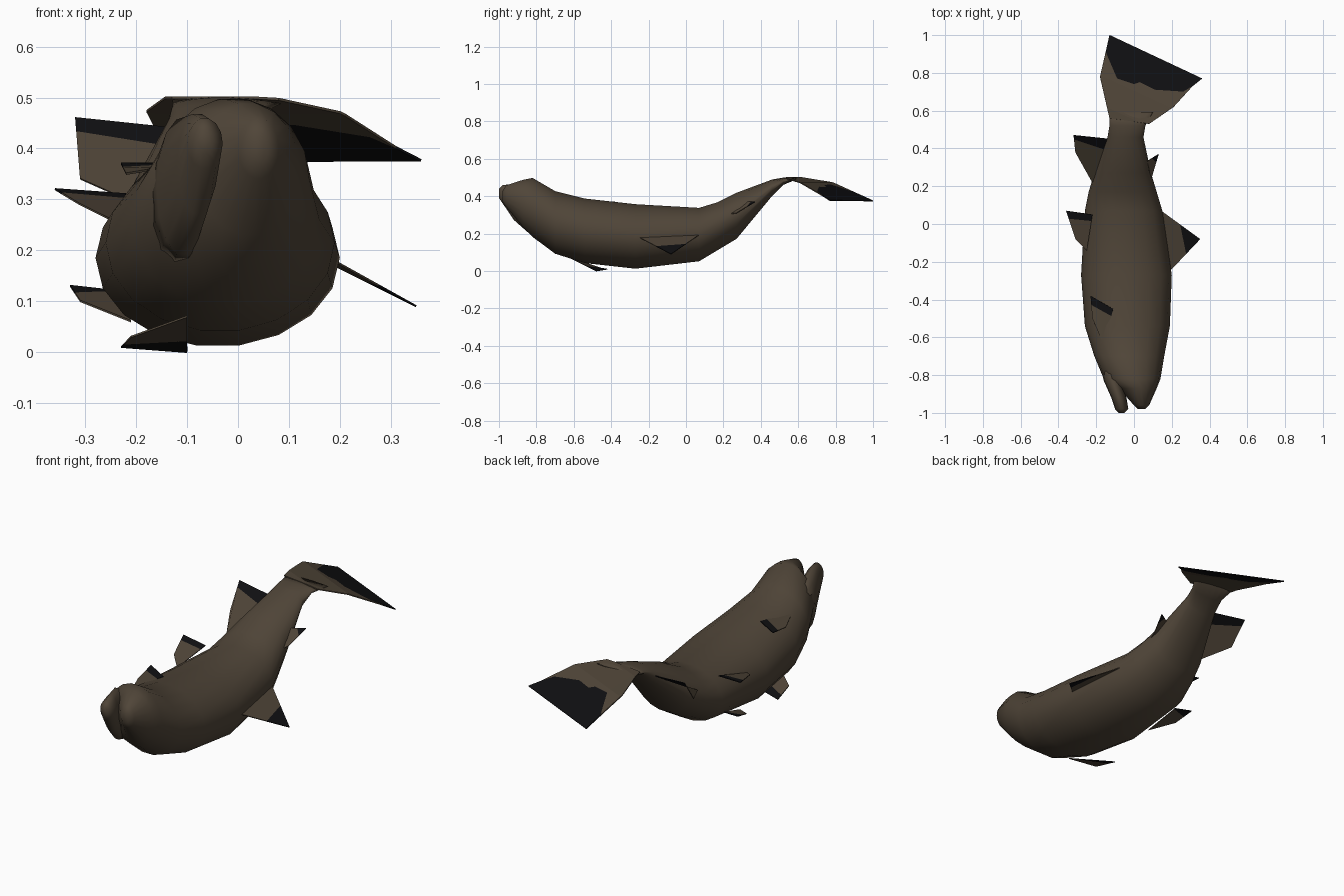
import bpy, bmesh, math
from mathutils import Vector

cube = bpy.data.objects.get("Cube")
if cube:
    bpy.data.objects.remove(cube, do_unlink=True)


def material(name, color):
    mat = bpy.data.materials.new(name)
    mat.use_nodes = True
    mat.diffuse_color = color
    mat.node_tree.nodes["Principled BSDF"].inputs["Base Color"].default_value = color
    return mat


BROWN = material("brown_skin", (0.08, 0.06, 0.04, 1))
BLACK = material("black_fin_edge", (0.005, 0.005, 0.006, 1))


def finish(name, bm, thickness=0):
    bmesh.ops.recalc_face_normals(bm, faces=bm.faces)
    mesh = bpy.data.meshes.new(name)
    bm.to_mesh(mesh)
    bm.free()
    mesh.materials.append(BROWN)
    mesh.materials.append(BLACK)
    part = bpy.data.objects.new(name, mesh)
    bpy.context.collection.objects.link(part)
    if thickness:
        solid = part.modifiers.new("thickness", "SOLIDIFY")
        solid.thickness = thickness
        solid.offset = 0
    return part


def loft(name, stations, sides=18):
    """Skin elliptical rings given as (y, left x, right x, bottom z, top z)."""
    bm = bmesh.new()
    rings = []
    for y, x_low, x_high, z_low, z_high in stations:
        middle = Vector((x_low + x_high, 2 * y, z_low + z_high)) / 2
        ring = []
        for i in range(sides):
            angle = math.tau * i / sides
            offset = Vector(((x_high - x_low) * math.cos(angle), 0,
                             (z_high - z_low) * math.sin(angle))) / 2
            ring.append(bm.verts.new(middle + offset))
        rings.append(ring)
    for ring, following in zip(rings, rings[1:]):
        for i in range(sides):
            bm.faces.new((ring[i - 1], ring[i], following[i], following[i - 1]))
    bm.faces.new(rings[0])
    bm.faces.new(rings[-1])
    finish(name, bm).data.shade_smooth()


def cut(bm, point, normal):
    bmesh.ops.bisect_plane(bm, geom=bm.verts[:] + bm.edges[:] + bm.faces[:],
                           plane_co=point, plane_no=normal)


def fin(name, outward, band, corners):
    """Thin plate with a black band of the given width along its outer end."""
    bm = bmesh.new()
    bm.faces.new([bm.verts.new(corner) for corner in corners])
    normal = Vector(outward).normalized()
    limit = max(v.co.dot(normal) for v in bm.verts) - band
    cut(bm, normal * limit, normal)
    for face in bm.faces:
        face.material_index = int(face.calc_center_median().dot(normal) > limit)
    finish(name, bm, thickness=0.004)


# Body lying on its side, with the upper snout
loft("body", [
    (-0.98, 0.02, 0.06, 0.37, 0.43),
    (-0.96, 0, 0.08, 0.34, 0.46),
    (-0.87, -0.08, 0.12, 0.23, 0.49),
    (-0.82, -0.16, 0.14, 0.18, 0.5),
    (-0.7, -0.21, 0.16, 0.09, 0.43),
    (-0.54, -0.26, 0.19, 0.04, 0.39),
    (-0.27, -0.28, 0.2, 0.01, 0.36),
    (0.07, -0.26, 0.15, 0.05, 0.34),
    (0.17, -0.24, 0.12, 0.11, 0.37),
    (0.27, -0.21, 0.09, 0.17, 0.42),
    (0.46, -0.14, 0.05, 0.4, 0.49),
    (0.52, -0.13, 0.06, 0.46, 0.5),
    (0.59, -0.13, 0.1, 0.49, 0.5)])

# Lower jaw, parted from the snout by the open mouth
loft("lower_jaw", [
    (-1, -0.08, -0.05, 0.39, 0.44),
    (-0.98, -0.1, -0.03, 0.36, 0.46),
    (-0.92, -0.12, -0.04, 0.27, 0.47),
    (-0.83, -0.16, -0.06, 0.19, 0.46),
    (-0.74, -0.18, -0.04, 0.17, 0.41)], sides=14)

# Tail fin: flat fan with a ragged black trailing edge, drooping towards the tip
bm = bmesh.new()


def flat(points):
    return [bm.verts.new((x, y, 0)) for x, y in points]


ragged = flat([(-0.15, 0.91), (-0.09, 0.77), (-0.06, 0.76), (-0.04, 0.86),
               (0, 0.74), (0.03, 0.75), (0.07, 0.87), (0.11, 0.71),
               (0.17, 0.79), (0.26, 0.7), (0.31, 0.73)])
root = flat([(0.21, 0.62), (0.08, 0.53), (-0.13, 0.56), (-0.18, 0.78)])
tips = flat([(0.36, 0.77), (-0.13, 1)])
bm.faces.new(ragged + root)
bm.faces.new(tips + ragged).material_index = 1
bmesh.ops.triangulate(bm, faces=bm.faces[:])
backward = Vector((0.42, 0.91, 0))
for bend in (0.5, 0.64):
    cut(bm, backward * bend, backward)
for v in bm.verts:
    reach = v.co.dot(backward)
    v.co.z = 0.5 - 0.2 * max(0, reach - 0.5) - 0.25 * max(0, reach - 0.64)
finish("tail_fin", bm, thickness=0.005)

# Fins along the back
fin("dorsal_fin", (0.8, 0.2, -0.5), 0.1,
    [(0.17, -0.27, 0.19), (0.35, -0.08, 0.09), (0.13, 0.08, 0.2)])
fin("adipose_fin", (1, 1, 0), 0.04,
    [(0.08, 0.2, 0.3), (0.1, 0.27, 0.31), (0.13, 0.37, 0.37), (0.05, 0.32, 0.37)])

# Fins along the belly
fin("anal_fin", (0.3, 0.9, 0), 0.06,
    [(-0.32, 0.47, 0.46), (-0.31, 0.38, 0.34), (-0.22, 0.22, 0.3), (-0.13, 0.45, 0.44)])
fin("upper_pelvic_fin", (0.1, 1, 0), 0.04,
    [(-0.36, 0.07, 0.32), (-0.31, -0.08, 0.29), (-0.25, -0.14, 0.26), (-0.22, 0.05, 0.31)])
fin("lower_pelvic_fin", (-0.3, 1, 0), 0.05,
    [(-0.33, 0.05, 0.13), (-0.31, -0.05, 0.1), (-0.21, -0.14, 0.06), (-0.24, 0.03, 0.12)])
fin("upper_pectoral_fin", (0.5, 0.9, 0), 0.04,
    [(-0.23, -0.38, 0.37), (-0.22, -0.5, 0.35), (-0.16, -0.64, 0.36), (-0.11, -0.45, 0.37)])
fin("lower_pectoral_fin", (0.5, 0.9, 0), 0.04,
    [(-0.23, -0.42, 0.01), (-0.21, -0.54, 0.03), (-0.1, -0.62, 0.07), (-0.1, -0.48, 0)])
